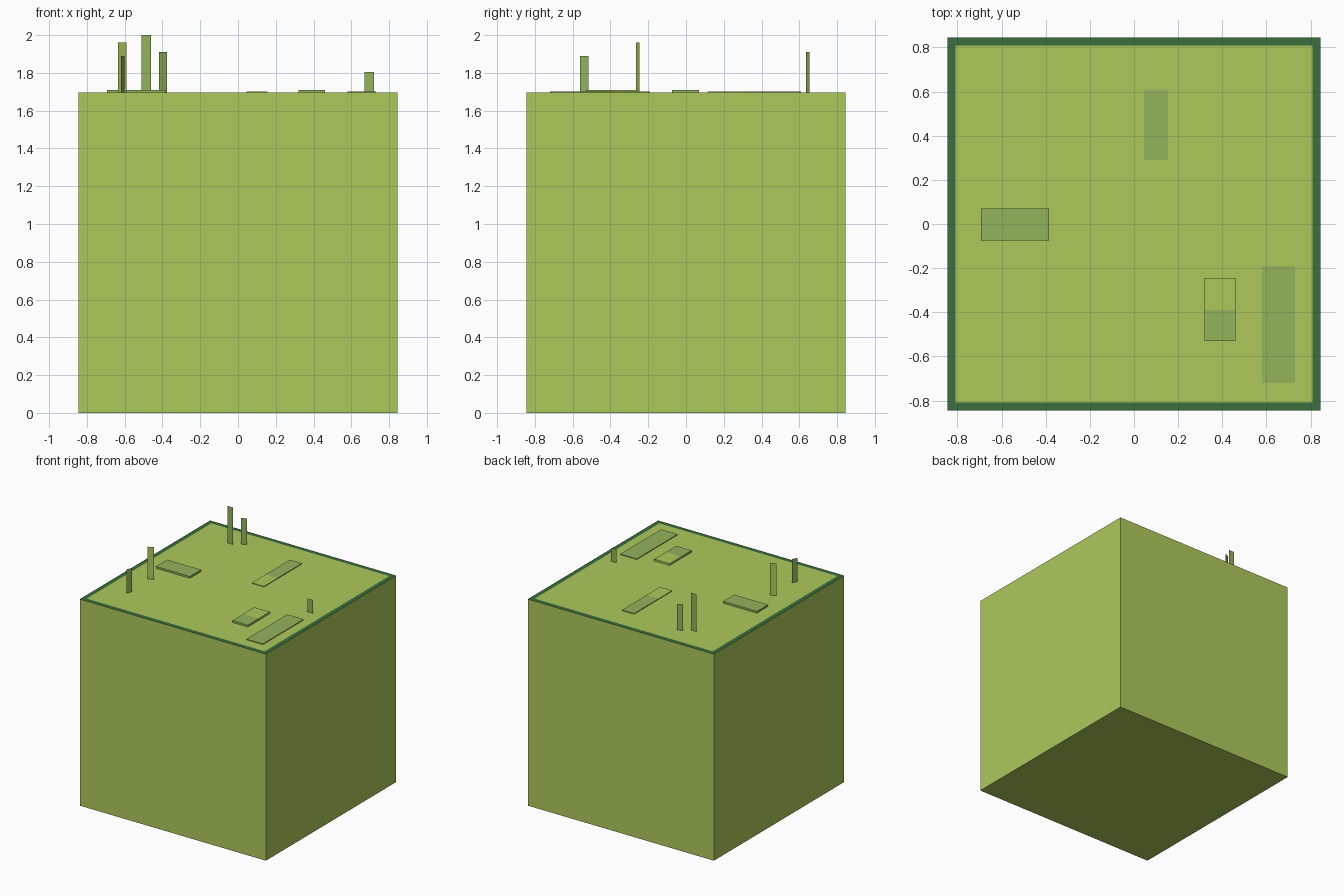
import bpy, bmesh
from mathutils import Vector

if "Cube" in bpy.data.objects:
    bpy.data.objects.remove(bpy.data.objects["Cube"])

TOP = 1.695
HALF = 0.845


def material(name, rgb):
    m = bpy.data.materials.new(name)
    m.diffuse_color = (*rgb, 1)
    m.use_nodes = True
    m.node_tree.nodes["Principled BSDF"].inputs["Base Color"].default_value = m.diffuse_color
    return m


LIME = material("lime_green", (0.423, 0.584, 0.105))
MUTED = material("muted_green", (0.292, 0.451, 0.107))
DARK = material("dark_green", (0.042, 0.156, 0.048))


def finish(name, bm, mats):
    me = bpy.data.meshes.new(name)
    bm.to_mesh(me)
    bm.free()
    for m in mats:
        me.materials.append(m)
    ob = bpy.data.objects.new(name, me)
    bpy.context.collection.objects.link(ob)
    return ob


def box(bm, lo, hi):
    lo, hi = Vector(lo), Vector(hi)
    verts = bmesh.ops.create_cube(bm, size=1)["verts"]
    bmesh.ops.scale(bm, vec=hi - lo, verts=verts)
    bmesh.ops.translate(bm, vec=(lo + hi) / 2, verts=verts)


# Block with a dark rim inset into its top face
bm = bmesh.new()
box(bm, (-HALF, -HALF, 0), (HALF, HALF, TOP))
bm.faces.ensure_lookup_table()
top = max(bm.faces, key=lambda f: f.calc_center_median().z)
rim = bmesh.ops.inset_individual(bm, faces=[top], thickness=0.052)["faces"]
for f in rim:
    f.material_index = 1
top.material_index = 0
finish("grass_block", bm, [LIME, DARK])

# Low turf patches: x0, x1, y0, y1, height, y split, muted side of the split
patches = [
    (-0.693, -0.385, -0.075, 0.07, 0.015, None, 0),
    (0.045, 0.155, 0.115, 0.61, 0.006, 0.29, 1),
    (0.32, 0.46, -0.53, -0.245, 0.015, -0.39, -1),
    (0.58, 0.73, -0.72, -0.19, 0.006, None, 0),
]
for i, (x0, x1, y0, y1, h, split, side) in enumerate(patches):
    bm = bmesh.new()
    box(bm, (x0, y0, TOP - 0.01), (x1, y1, TOP + h))
    if split is not None:
        bmesh.ops.bisect_plane(bm, geom=bm.verts[:] + bm.edges[:] + bm.faces[:],
                               plane_co=(0, split, 0), plane_no=(0, 1, 0))
        for f in bm.faces:
            if (f.calc_center_median().y - split) * side < 0:
                f.material_index = 1
    finish(f"turf_patch_{i + 1}", bm, [MUTED, LIME])

# Upright flat grass blades: base start, base end, tip height
blades = [
    ((-0.62, -0.56), (-0.60, -0.515), 1.89, MUTED),
    ((-0.635, -0.265), (-0.59, -0.245), 1.96, LIME),
    ((-0.51, 0.595), (-0.46, 0.595), 2.0, MUTED),
    ((-0.417, 0.635), (-0.375, 0.655), 1.91, MUTED),
    ((0.67, -0.057), (0.72, -0.057), 1.805, MUTED),
]
for i, (a, b, z, mat) in enumerate(blades):
    bm = bmesh.new()
    bm.faces.new([bm.verts.new(c) for c in
                  ((*a, TOP), (*b, TOP), (*b, z), (*a, z))])
    finish(f"grass_blade_{i + 1}", bm, [mat])
